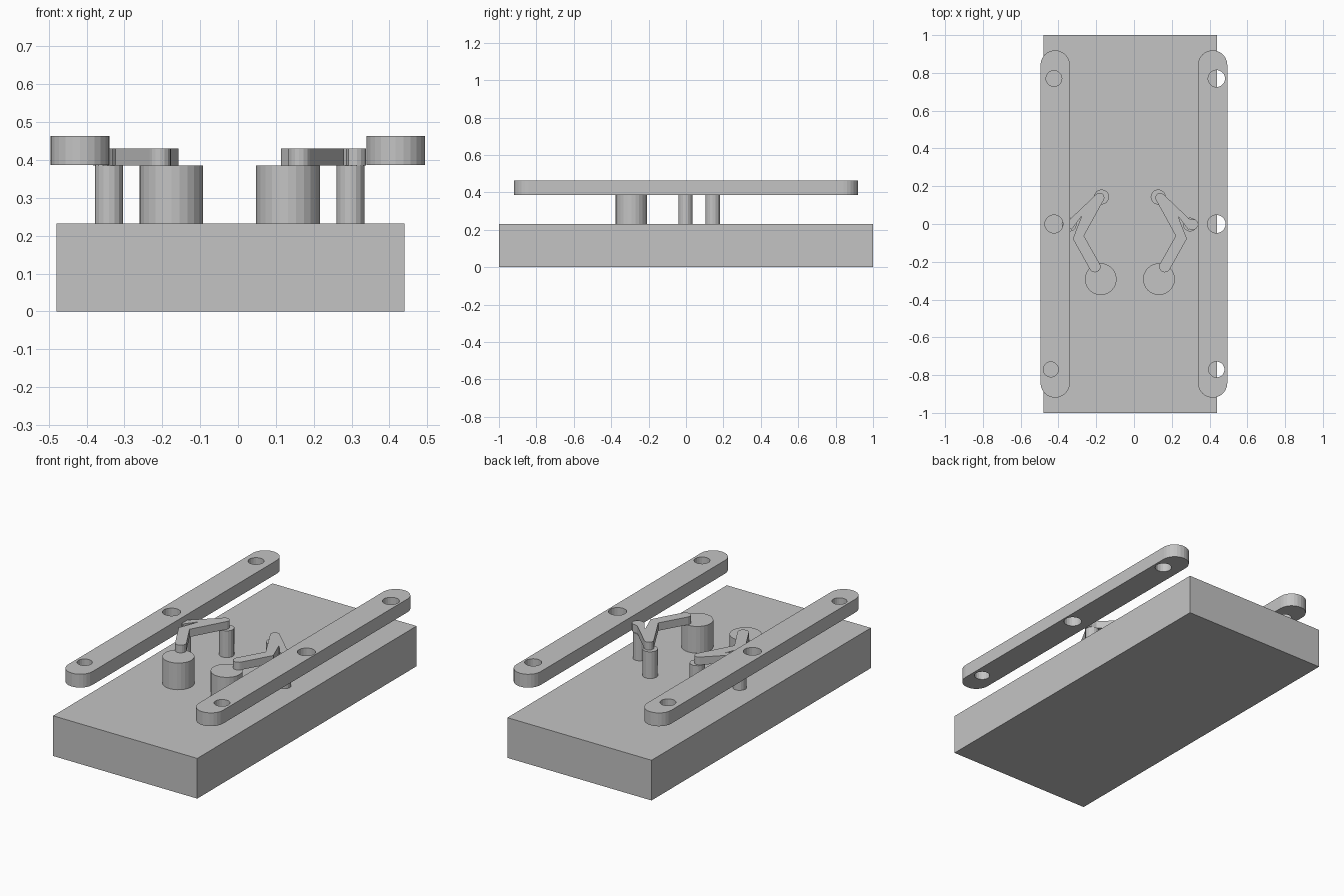
import bpy, bmesh
from math import cos, sin, radians

if "Cube" in bpy.data.objects:
    bpy.data.objects.remove(bpy.data.objects["Cube"])

grey = bpy.data.materials.new("plain grey")
grey.diffuse_color = (0.55, 0.55, 0.55, 1)
grey.use_nodes = True
grey.node_tree.nodes["Principled BSDF"].inputs["Base Color"].default_value = grey.diffuse_color


def arc(cx, cy, r, a0, a1, n):
    """Points along an arc, both ends included (degrees)."""
    return [(cx + r * cos(radians(a0 + (a1 - a0) * i / n)),
             cy + r * sin(radians(a0 + (a1 - a0) * i / n))) for i in range(n + 1)]


def circle(cx, cy, r, n=20):
    return arc(cx, cy, r, 0, 360, n)[:-1]


def prism(name, loops, z0, z1):
    """Extrude a flat outline; inner loops become through holes."""
    cu = bpy.data.curves.new(name, 'CURVE')
    cu.dimensions = '2D'
    cu.fill_mode = 'BOTH'
    cu.extrude = (z1 - z0) / 2
    for pts in loops:
        sp = cu.splines.new('POLY')
        sp.points.add(len(pts) - 1)
        for p, (x, y) in zip(sp.points, pts):
            p.co = (x, y, 0, 1)
        sp.use_cyclic_u = True
    tmp = bpy.data.objects.new(name + "_outline", cu)
    bpy.context.collection.objects.link(tmp)
    dg = bpy.context.evaluated_depsgraph_get()
    me = bpy.data.meshes.new_from_object(tmp.evaluated_get(dg))
    bpy.data.objects.remove(tmp)
    bm = bmesh.new()
    bm.from_mesh(me)
    bmesh.ops.remove_doubles(bm, verts=bm.verts, dist=1e-5)
    bmesh.ops.recalc_face_normals(bm, faces=bm.faces)
    for f in bm.faces:
        f.smooth = False
        f.material_index = 0
    bm.to_mesh(me)
    bm.free()
    me.materials.clear()
    me.materials.append(grey)
    ob = bpy.data.objects.new(name, me)
    ob.location.z = (z0 + z1) / 2
    bpy.context.collection.objects.link(ob)
    return ob


# base block
prism("base", [[(-0.48, -1), (0.44, -1), (0.44, 1), (-0.48, 1)]], 0, 0.232)

# long side rails with three holes each
holes = {"left": [(-0.424, 0.77, 0.042), (-0.424, 0, 0.048), (-0.44, -0.77, 0.04)],
         "right": [(0.437, 0.77, 0.045), (0.437, 0, 0.048), (0.437, -0.77, 0.042)]}
for side, cx in (("left", -0.4175), ("right", 0.4165)):
    outline = (arc(cx, 0.842, 0.0775, 0, 180, 12) +
               arc(cx, -0.842, 0.0775, 180, 360, 12))
    prism(side + "_rail", [outline] + [circle(*h) for h in holes[side]], 0.387, 0.464)

# forked arm outline, drawn for the right side
arm = (arc(0.163, -0.226, 0.03, 155, 335, 8) +
       [(0.28, -0.078), (0.233, 0.042), (0.287, -0.03)] +
       arc(0.309, -0.002, 0.03, 235, 415, 8) + [(0.292, 0.028)] +
       arc(0.138, 0.14, 0.025, 45, 208, 8) + [(0.221, -0.063)])

# mechanism: large post, two pins and the arm, mirrored about x = -0.022
for side, flip in (("right", False), ("left", True)):
    def m(pts):
        return [(-0.044 - x, y) for x, y in pts] if flip else pts
    prism(side + "_post", [m(circle(0.132, -0.292, 0.084, 24))], 0.23, 0.386)
    prism(side + "_outer_pin", [m(circle(0.297, -0.003, 0.037, 16))], 0.23, 0.386)
    prism(side + "_inner_pin", [m(circle(0.128, 0.143, 0.04, 16))], 0.23, 0.386)
    prism(side + "_arm", [m(arm)], 0.386, 0.431)
